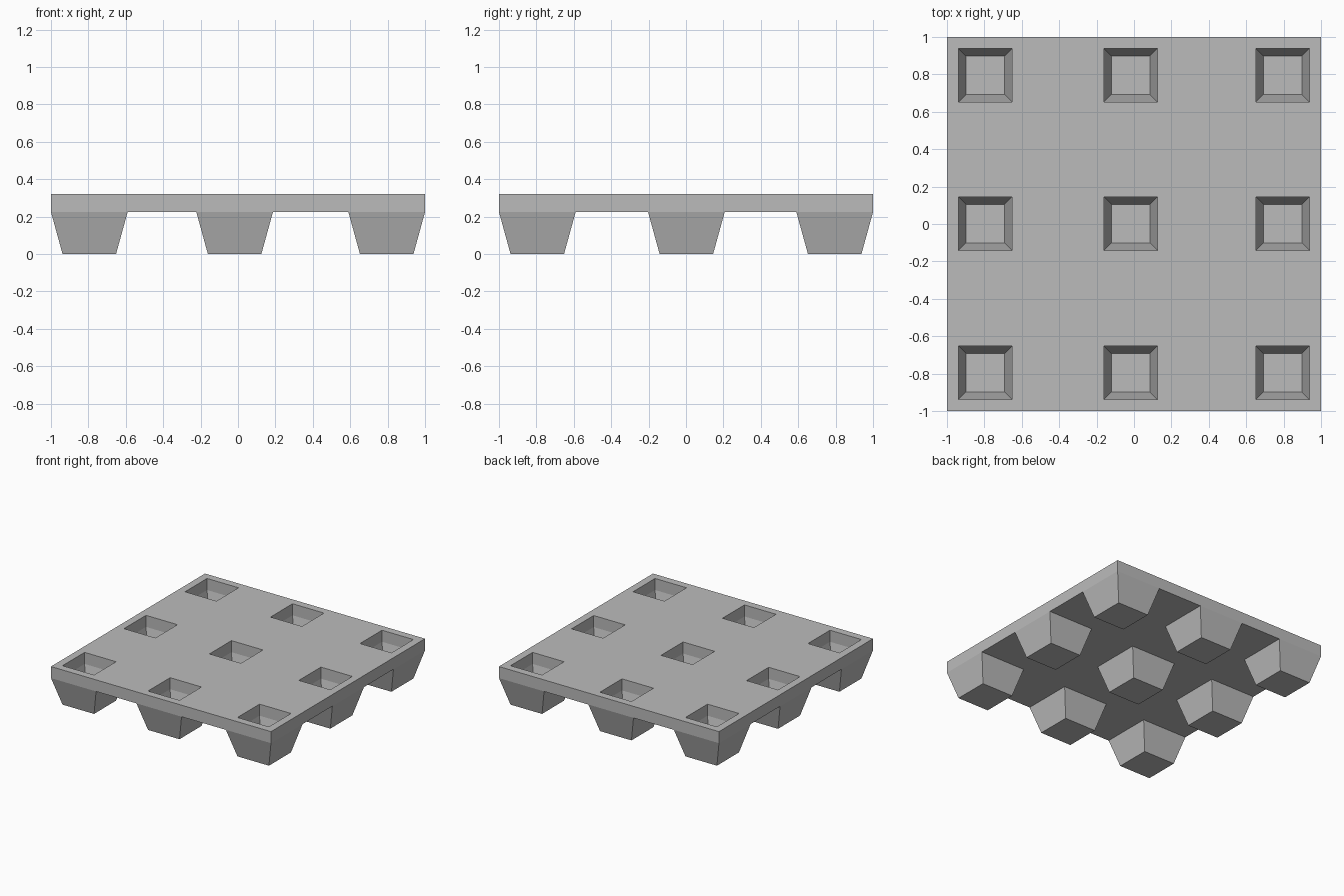
import bpy
import bmesh
from mathutils import Matrix, Vector

default = bpy.data.objects.get("Cube")
if default:
    bpy.data.objects.remove(default, do_unlink=True)

# Main dimensions
TOP, DECK_BOTTOM, FLOOR = 0.32, 0.225, 0.075
FOOT, FOOT_TIP = 0.205, 0.143          # half widths of a foot at deck and ground
POCKET, POCKET_FLOOR = 0.143, 0.103    # half widths of a pocket at rim and floor
X_CENTRES = (-0.795, -0.018, 0.795)
Y_CENTRES = (-0.795, 0.002, 0.795)

grey = bpy.data.materials.new("pallet grey")
grey.use_nodes = True
colour = (0.5, 0.5, 0.5, 1)
grey.diffuse_color = colour
grey.node_tree.nodes["Principled BSDF"].inputs["Base Color"].default_value = colour


def extrude(bm, faces, centre, z, scale):
    """Extrude a flat patch to height z, scaling it about its centre."""
    geom = bmesh.ops.extrude_face_region(bm, geom=faces)["geom"]
    leftover = [f for f in faces if f.is_valid]
    if leftover:
        bmesh.ops.delete(bm, geom=leftover, context='FACES')
    for v in (g for g in geom if isinstance(g, bmesh.types.BMVert)):
        v.co.x = centre[0] + (v.co.x - centre[0]) * scale
        v.co.y = centre[1] + (v.co.y - centre[1]) * scale
        v.co.z = z
    return [g for g in geom if isinstance(g, bmesh.types.BMFace)]


def patch(bm, centre, half, z):
    """Faces lying at height z inside a square."""
    found = []
    for f in bm.faces:
        mid = f.calc_center_median()
        if (abs(mid.z - z) < 1e-4 and abs(f.normal.z) > 0.9
                and abs(mid.x - centre[0]) < half and abs(mid.y - centre[1]) < half):
            found.append(f)
    return found


# Deck slab, cut along the outlines of feet and pockets
bm = bmesh.new()
size = Matrix.Diagonal((2, 2, TOP - DECK_BOTTOM, 1))
bmesh.ops.create_cube(bm, size=1, matrix=Matrix.Translation((0, 0, (TOP + DECK_BOTTOM) / 2)) @ size)
for axis, centres in enumerate((X_CENTRES, Y_CENTRES)):
    normal = Vector((axis == 0, axis == 1, 0))
    for c in centres:
        for cut in (c - FOOT, c - POCKET, c + POCKET, c + FOOT):
            if abs(cut) < 0.999:
                bmesh.ops.bisect_plane(bm, geom=bm.verts[:] + bm.edges[:] + bm.faces[:],
                                       plane_co=normal * cut, plane_no=normal)
bm.normal_update()

# Tapered feet below, hollow pockets above
for x in X_CENTRES:
    for y in Y_CENTRES:
        extrude(bm, patch(bm, (x, y), FOOT, DECK_BOTTOM), (x, y), 0, FOOT_TIP / FOOT)
        bm.normal_update()
        shaft = extrude(bm, patch(bm, (x, y), POCKET, TOP), (x, y), DECK_BOTTOM, 1)
        extrude(bm, shaft, (x, y), FLOOR, POCKET_FLOOR / POCKET)
        bm.normal_update()

bmesh.ops.recalc_face_normals(bm, faces=bm.faces[:])
bmesh.ops.dissolve_limit(bm, angle_limit=0.01, verts=bm.verts[:], edges=bm.edges[:])

mesh = bpy.data.meshes.new("pallet")
bm.to_mesh(mesh)
bm.free()
mesh.materials.append(grey)
bpy.context.collection.objects.link(bpy.data.objects.new("pallet", mesh))
